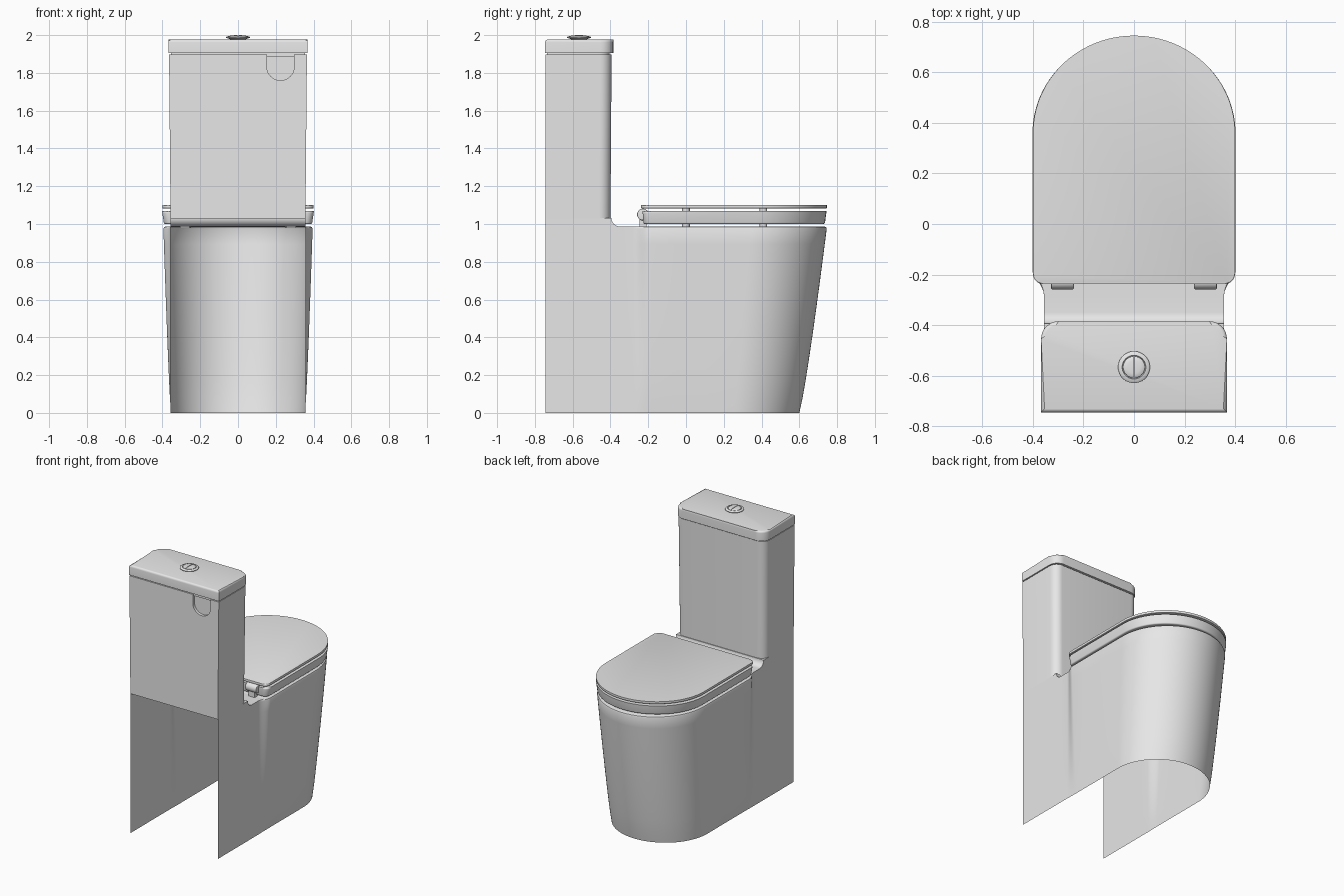
import bpy, bmesh
from math import pi, sin, cos, sqrt

if "Cube" in bpy.data.objects:
    bpy.data.objects.remove(bpy.data.objects["Cube"], do_unlink=True)

COLOUR = (0.8, 0.8, 0.8, 1)
ceramic = bpy.data.materials.new("light_grey_ceramic")
ceramic.use_nodes = True
ceramic.diffuse_color = COLOUR
ceramic.node_tree.nodes["Principled BSDF"].inputs["Base Color"].default_value = COLOUR


def finish(name, bm):
    """Turn a bmesh into a linked object with the ceramic material."""
    bmesh.ops.recalc_face_normals(bm, faces=bm.faces)
    mesh = bpy.data.meshes.new(name)
    bm.to_mesh(mesh)
    bm.free()
    mesh.materials.append(ceramic)
    obj = bpy.data.objects.new(name, mesh)
    bpy.context.collection.objects.link(obj)
    return obj


def activate(obj):
    bpy.ops.object.select_all(action="DESELECT")
    obj.select_set(True)
    bpy.context.view_layer.objects.active = obj


def smooth(obj, angle=0.6):
    activate(obj)
    bpy.ops.object.shade_smooth_by_angle(angle=angle)


def arc(cx, cy, rx, ry, a0, a1, n):
    return [(cx + rx * cos(a0 + (a1 - a0) * i / n),
             cy + ry * sin(a0 + (a1 - a0) * i / n)) for i in range(n + 1)]


def prism(name, low, high, z0, z1, round_top=0, round_bottom=0):
    """Loft between two outlines, with rounded cap edges."""
    bm = bmesh.new()
    a = [bm.verts.new((x, y, z0)) for x, y in low]
    b = [bm.verts.new((x, y, z1)) for x, y in high]
    bottom, top = bm.faces.new(a[::-1]), bm.faces.new(b)
    for i in range(len(a)):
        j = (i + 1) % len(a)
        bm.faces.new((a[i], a[j], b[j], b[i]))
    for edges, r in ((list(top.edges), round_top), (list(bottom.edges), round_bottom)):
        if r:
            bmesh.ops.bevel(bm, geom=edges, offset=r, segments=4,
                            profile=0.5, affect="EDGES", clamp_overlap=True)
    return finish(name, bm)


def tank_outline(w, back, front, r):
    """Square rear corners, rounded corners towards the seat."""
    return ([(-w, back), (w, back)] + arc(w - r, front - r, r, r, 0, pi / 2, 8)
            + arc(r - w, front - r, r, r, pi / 2, pi, 8))


def seat_outline(w, back, front, r=0.04):
    start = 0.36
    return (arc(r - w, back + r, r, r, pi, 1.5 * pi, 6)
            + arc(w - r, back + r, r, r, 1.5 * pi, 2 * pi, 6)
            + arc(0, start, w, front - start, 0, pi, 48))


def lathe(name, profile, x, y, steps=48):
    bm = bmesh.new()
    rings = [[bm.verts.new((x + r * cos(2 * pi * i / steps), y + r * sin(2 * pi * i / steps), z))
              for i in range(steps)] for r, z in profile]
    for a, b in zip(rings, rings[1:]):
        for i in range(steps):
            j = (i + 1) % steps
            bm.faces.new((a[i], a[j], b[j], b[i]))
    bm.faces.new(rings[0][::-1])
    bm.faces.new(rings[-1])
    return finish(name, bm)


def cut(obj, cutter):
    activate(obj)
    mod = obj.modifiers.new("cut", "BOOLEAN")
    mod.operation, mod.solver, mod.object = "DIFFERENCE", "EXACT", cutter
    bpy.ops.object.modifier_apply(modifier="cut")
    bpy.data.objects.remove(cutter, do_unlink=True)


# Hollow skirted base: open at the back and underneath, closed by a deck
REAR, DECK, LEDGE, FILLET = 0.357, 0.987, 1.03, 0.045


def deck_height(y):
    d = min(max(-0.35 - y, 0), FILLET)
    return LEDGE - sqrt(max(FILLET ** 2 - d ** 2, 0)) + DECK - LEDGE + FILLET


def base_half(t, inset):
    """One side of a level, from the rear edge to the front centre."""
    w = 0.355 + 0.04 * t ** 0.8
    tip = 0.6 + 0.145 * t ** 0.85 - inset
    start = 0.255 + 0.09 * t
    ys = [-0.745, -0.55] + [-0.35 - FILLET * cos(pi / 2 * i / 8) for i in range(9)]
    ys += [-0.28 + 0.012 * i for i in range(9)] + [-0.05, 0.1]
    pts = []
    for y in ys:
        s = min(max((y + 0.28) / 0.096, 0), 1)
        s = s * s * (3 - 2 * s)
        pts.append((REAR + (w - inset - REAR) * s, y))
    return pts + arc(0, start, w - inset, tip - start, 0, pi / 2, 28)


bm = bmesh.new()
levels = [(i / 12, 0, 0.012) for i in range(13)]
levels += [(1, 0.0035, 0.0035), (1, 0.012, 0)]
rings = []
for t, inset, drop in levels:
    half = base_half(t, inset)
    right = [bm.verts.new((x, y, t * (deck_height(y) - drop))) for x, y in half[:-1]]
    tip = bm.verts.new((0, half[-1][1], t * (DECK - drop)))
    left = [bm.verts.new((-v.co.x, v.co.y, v.co.z)) for v in right]
    rings.append(right + [tip] + left[::-1])
for a, b in zip(rings, rings[1:]):
    for i in range(len(a) - 1):
        bm.faces.new((a[i], a[i + 1], b[i + 1], b[i]))
for i in range(len(right) - 1):
    bm.faces.new((right[i], right[i + 1], left[i + 1], left[i]))
bm.faces.new((right[-1], tip, left[-1]))
smooth(finish("skirted_base", bm))

# Cistern with a shallow U-shaped recess in its rear wall
tank = prism("cistern", tank_outline(REAR, -0.745, -0.4, 0.06),
             tank_outline(0.365, -0.745, -0.394, 0.06), LEDGE, 1.898)
u_shape = arc(0.225, 1.833, 0.0725, 0.0725, pi, 2 * pi, 20) + [(0.2975, 1.93), (0.1525, 1.93)]
recess = prism("recess_cutter", u_shape, u_shape, 0.725, 0.78)
recess.rotation_euler.x = pi / 2
recess.hide_render = True
cut(tank, recess)
smooth(tank)

# Cistern lid on a narrow neck
neck = tank_outline(0.355, -0.735, -0.405, 0.055)
smooth(prism("cistern_neck", neck, neck, 1.885, 1.915))
lid = tank_outline(0.368, -0.746, -0.385, 0.07)
smooth(prism("cistern_lid", lid, lid, 1.904, 1.976, 0.014))

# Round flush button: flared collar and a split dome
BUTTON_Y = -0.567
smooth(lathe("button_collar", [(0.035, 1.972), (0.045, 1.98), (0.063, 1.986), (0.063, 1.989),
                               (0.058, 1.993), (0.047, 1.995), (0.045, 1.988)], 0, BUTTON_Y))
button = lathe("flush_button", [(0.043, 1.98), (0.043, 1.995), (0.04, 1.9975),
                                (0.025, 1.999), (0.01, 2.0)], 0, BUTTON_Y)
slit = [(-0.002, -0.63), (0.002, -0.63), (0.002, -0.5), (-0.002, -0.5)]
slit_cutter = prism("slit_cutter", slit, slit, 1.988, 2.02)
slit_cutter.hide_render = True
cut(button, slit_cutter)
smooth(button)

# Seat and seat cover
smooth(prism("seat", seat_outline(0.392, -0.225, 0.735), seat_outline(0.402, -0.23, 0.744),
             1.0, 1.068, 0.01, 0.008))
cover = seat_outline(0.4, -0.237, 0.746)
smooth(prism("seat_cover", cover, cover, 1.082, 1.1, 0.006, 0.004))

# Buffers under the seat and under the cover, and the rear hinges
for side, label in ((1, "left"), (-1, "right")):
    for y, place in ((0.41, "front"), (0, "rear")):
        pad = arc(side * 0.27, y, 0.02, 0.02, 0, 2 * pi * 15 / 16, 15)
        smooth(prism(f"{label}_{place}_seat_buffer", pad, pad, 0.98, 1.005))
        smooth(prism(f"{label}_{place}_cover_buffer", pad, pad, 1.06, 1.085))
    barrel = arc(0, 0, 0.031, 0.031, 0, 2 * pi * 23 / 24, 23)
    hinge = prism(f"{label}_hinge", barrel, barrel, -0.045, 0.045, 0.005, 0.005)
    hinge.rotation_euler.y = pi / 2
    hinge.location = (side * 0.283, -0.228, 1.05)
    smooth(hinge)
    foot = [(side * 0.283 + dx, -0.228 + dy) for dx, dy in
            ((-0.025, -0.018), (0.025, -0.018), (0.025, 0.018), (-0.025, 0.018))]
    smooth(prism(f"{label}_hinge_foot", foot, foot, 0.98, 1.04))
